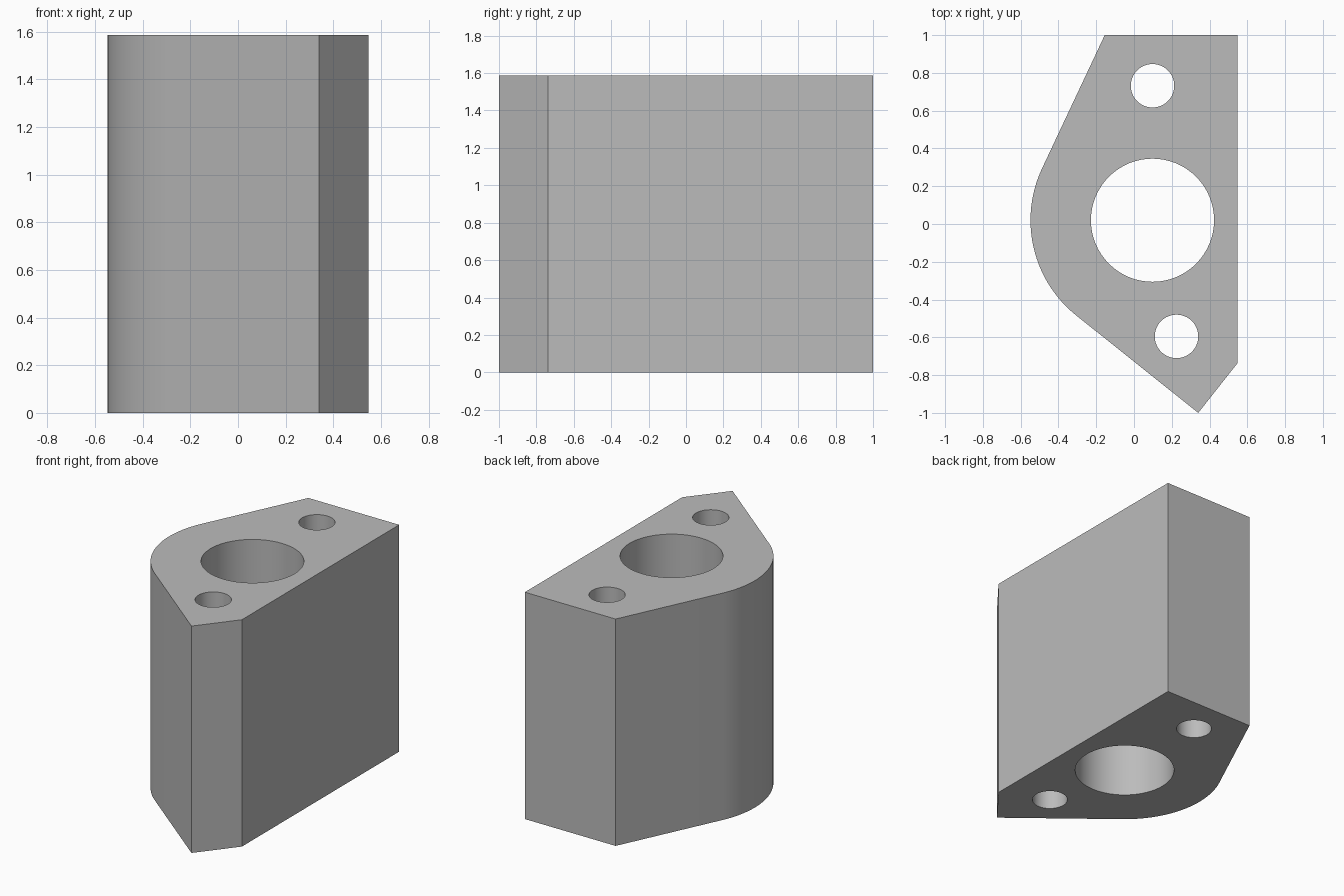
import bpy, bmesh
from math import acos, atan2, cos, sin, hypot, pi, radians

HEIGHT = 1.587
CENTER, RADIUS = (0.098, 0.02), 0.646
STEPS = 40

if "Cube" in bpy.data.objects:
    bpy.data.objects.remove(bpy.data.objects["Cube"])

# Single plain grey
grey = bpy.data.materials.new("grey")
grey.use_nodes = True
grey.diffuse_color = (0.5, 0.5, 0.5, 1)
grey.node_tree.nodes["Principled BSDF"].inputs["Base Color"].default_value = grey.diffuse_color


def tangent_angle(point, side):
    """Angle on the rounded side where a line from the point touches it."""
    dx, dy = point[0] - CENTER[0], point[1] - CENTER[1]
    return (atan2(dy, dx) + side * acos(RADIUS / hypot(dx, dy))) % (2 * pi)


def prism(name, outline, bottom, top):
    """Extrude a counter-clockwise outline along z."""
    bm = bmesh.new()
    base = bm.faces.new([bm.verts.new((x, y, bottom)) for x, y in outline])
    grown = bmesh.ops.extrude_face_region(bm, geom=[base], use_keep_orig=True)["geom"]
    verts = [v for v in grown if isinstance(v, bmesh.types.BMVert)]
    bmesh.ops.translate(bm, verts=verts, vec=(0, 0, top - bottom))
    bmesh.ops.recalc_face_normals(bm, faces=bm.faces)
    mesh = bpy.data.meshes.new(name)
    bm.to_mesh(mesh)
    bm.free()
    mesh.materials.append(grey)
    obj = bpy.data.objects.new(name, mesh)
    bpy.context.collection.objects.link(obj)
    return obj


def arc(center, radius, start, end, steps):
    return [(center[0] + radius * cos(start + (end - start) * i / steps),
             center[1] + radius * sin(start + (end - start) * i / steps))
            for i in range(steps + 1)]


# Block: straight corners joined by a tangent rounded side
back, tip = (-0.155, 1.0), (0.34, -1.0)
curve = arc(CENTER, RADIUS, tangent_angle(back, 1), tangent_angle(tip, -1), STEPS)
block = prism("block", [tip, (0.547, -0.738), (0.547, 1.0), back] + curve, 0, HEIGHT)

# Through holes: central bore and two bolt holes
holes = {"bore": (CENTER, 0.326), "back_bolt_hole": ((0.098, 0.732), 0.115),
         "front_bolt_hole": ((0.225, -0.595), 0.115)}
bpy.context.view_layer.objects.active = block
block.select_set(True)
for name, (center, radius) in holes.items():
    cutter = prism(name, arc(center, radius, 0, 2 * pi, 64)[:-1], -0.1, HEIGHT + 0.1)
    cutter.hide_render = True
    cut = block.modifiers.new(name, "BOOLEAN")
    cut.operation, cut.solver, cut.object = "DIFFERENCE", "EXACT", cutter
    bpy.ops.object.modifier_apply(modifier=cut.name)
    bpy.data.objects.remove(cutter)

bpy.ops.object.shade_smooth_by_angle(angle=radians(20))
